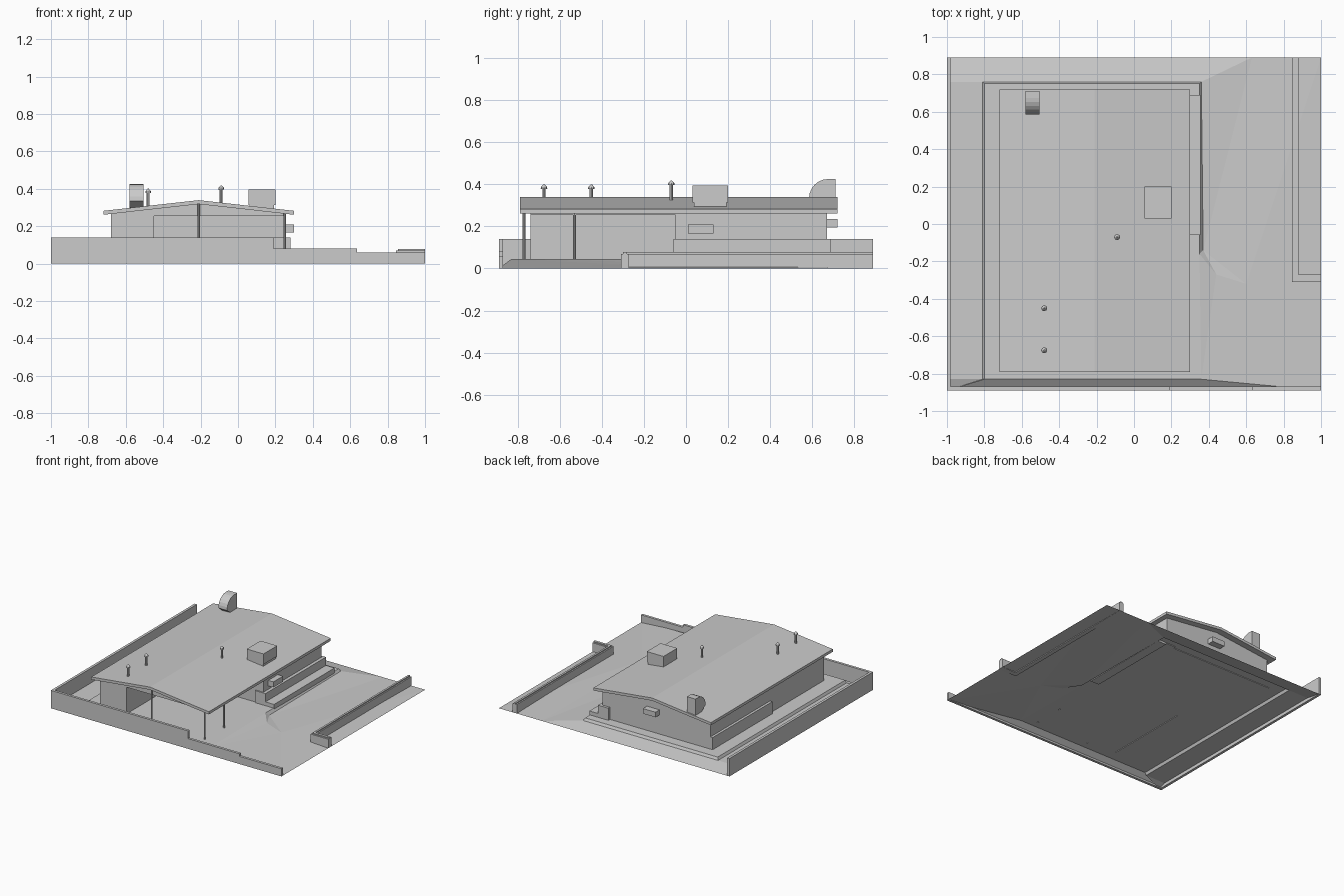
import bpy, bmesh, math

if "Cube" in bpy.data.objects:
    bpy.data.objects.remove(bpy.data.objects["Cube"])

grey = bpy.data.materials.new("plain grey")
grey.diffuse_color = (0.6, 0.6, 0.6, 1)
grey.use_nodes = True
grey.node_tree.nodes["Principled BSDF"].inputs["Base Color"].default_value = grey.diffuse_color


def make(name, verts, faces, fix=True):
    me = bpy.data.meshes.new(name)
    me.from_pydata(verts, [], faces)
    if fix:
        bm = bmesh.new()
        bm.from_mesh(me)
        bmesh.ops.recalc_face_normals(bm, faces=bm.faces)
        bm.to_mesh(me)
        bm.free()
    me.materials.append(grey)
    ob = bpy.data.objects.new(name, me)
    bpy.context.collection.objects.link(ob)
    return ob


def extrude(name, profile, a, b, axis="y"):
    """Extrude a 2D profile: (x,z) along y, or (y,z) along x."""
    n = len(profile)
    place = (lambda p, t: (p[0], t, p[1])) if axis == "y" else (lambda p, t: (t, p[0], p[1]))
    verts = [place(p, t) for t in (a, b) for p in profile]
    faces = [tuple(range(n)), tuple(range(2 * n - 1, n - 1, -1))]
    faces += [(i, (i + 1) % n, n + (i + 1) % n, n + i) for i in range(n)]
    return make(name, verts, faces)


def box(name, x0, x1, y0, y1, z0, z1):
    return extrude(name, [(x0, z0), (x1, z0), (x1, z1), (x0, z1)], y0, y1)


def lathe(name, x, y, rings, n=8):
    """Stack of rings (radius, z) with capped ends."""
    verts = [(x + r * math.cos(2 * math.pi * i / n), y + r * math.sin(2 * math.pi * i / n), z)
             for r, z in rings for i in range(n)]
    faces = [tuple(range(n)), tuple(range((len(rings) - 1) * n, len(rings) * n))]
    for k in range(len(rings) - 1):
        faces += [(k * n + i, k * n + (i + 1) % n, (k + 1) * n + (i + 1) % n, (k + 1) * n + i)
                  for i in range(n)]
    return make(name, verts, faces)


RIDGE = -0.21


def under(x):
    """Height of the roof underside."""
    return 0.318 - 0.112 * abs(x - RIDGE)


def gabled(name, x0, x1, y0, y1, z0):
    top = [(x1, under(x1))]
    if x0 < RIDGE < x1:
        top.append((RIDGE, under(RIDGE)))
    top.append((x0, under(x0)))
    return extrude(name, [(x0, z0), (x1, z0)] + top, y0, y1)


# sloping lot with a raised terrace (open sheet)
H, L = 0.045, 0.025
ground = [
    (-0.8, 0.75, H), (0.35, 0.75, H), (0.35, -0.16, H), (0.36, -0.83, H), (-0.8, -0.83, H),  # terrace
    (-0.81, 0.76, L), (0.36, 0.76, L), (0.37, -0.14, L), (-0.81, -0.83, L),                  # foot of step
    (-1, 0.89, 0), (0.63, 0.89, 0), (1, 0.89, 0), (1, -0.89, 0), (-1, -0.89, 0),             # lot edge
    (0.44, -0.27, 0.033), (0.6, -0.32, 0.02), (-0.98, -0.83, L), (-0.98, 0.76, L),
]
make("ground", ground, [
    (4, 3, 2, 1, 0),
    (1, 6, 5, 0), (2, 7, 6, 1), (0, 5, 8, 4),
    (6, 10, 9, 5), (5, 9, 17), (17, 16, 8, 5), (9, 13, 16, 17),
    (8, 16, 13), (4, 8, 13), (3, 4, 13, 12),
    (2, 14, 7), (14, 15, 7), (2, 3, 14), (3, 15, 14), (3, 12, 15),
    (7, 15, 10), (7, 10, 6), (15, 11, 10), (15, 12, 11),
], fix=False)

# boundary walls
box("left_wall", -1, -0.98, -0.89, 0.89, 0, 0.14)
extrude("front_wall", [(-1, 0), (1, 0), (1, 0.06), (0.635, 0.06), (0.635, 0.08),
                       (0.19, 0.08), (0.19, 0.14), (-1, 0.14)], -0.89, -0.87)
box("right_wall", 0.845, 0.88, -0.31, 0.89, 0, 0.07)
box("right_wall_return", 0.88, 1, -0.31, -0.27, 0, 0.07)
box("right_wall_cap", 0.855, 0.87, -0.30, 0.89, 0.07, 0.078)
box("return_wall_cap", 0.87, 1, -0.30, -0.28, 0.07, 0.078)

# house body
gabled("rear_rooms", -0.68, 0.255, -0.05, 0.67, 0.04)
gabled("front_room", -0.68, -0.45, -0.74, -0.05, 0.04)
gabled("carport_gable", -0.45, 0.255, -0.74, -0.05, 0.255)
box("left_base", -0.70, -0.68, -0.07, 0.67, 0.04, 0.14)
box("right_base", 0.19, 0.28, -0.06, 0.69, 0.04, 0.14)
box("right_step", 0.28, 0.355, -0.06, 0.69, 0.03, 0.075)

# low gable roof slab
T = 0.021
xl, xr = -0.72, 0.30
extrude("roof", [(xl, under(xl)), (RIDGE, under(RIDGE)), (xr, under(xr)),
                 (xr, under(xr) + T), (RIDGE, under(RIDGE) + T), (xl, under(xl) + T)], -0.79, 0.72)

# carport posts
for px, py in ((RIDGE, -0.77), (0.25, -0.77), (0.25, -0.53)):
    lathe("carport_post", px, py, [(0.006, 0.04), (0.006, under(px) + 0.003)])

# roof vents with pointed caps
for px, py, top in ((-0.48, -0.45, 0.40), (-0.48, -0.675, 0.40), (-0.09, -0.07, 0.418)):
    lathe("roof_vent", px, py, [(0.008, 0.29), (0.008, top - 0.022), (0.016, top - 0.022),
                                (0.014, top - 0.012), (0.003, top)])

# rooftop cooler on a narrower foot
box("cooler", 0.055, 0.20, 0.03, 0.20, 0.313, 0.395)
box("cooler_foot", 0.062, 0.193, 0.037, 0.193, 0.285, 0.313)

# quarter-round duct elbow
elbow = [(0.71, 0.29), (0.71, 0.425)]
for i in range(7):
    a = math.radians(90 + 15 * i)
    elbow.append((0.675 + 0.09 * math.cos(a), 0.335 + 0.09 * math.sin(a)))
elbow.append((0.63, 0.30))
extrude("duct_elbow", elbow, -0.58, -0.505, "x")

# wall air conditioners
box("side_air_conditioner", 0.25, 0.30, 0.01, 0.13, 0.167, 0.21)
box("back_air_conditioner", -0.24, -0.13, 0.66, 0.72, 0.195, 0.235)
